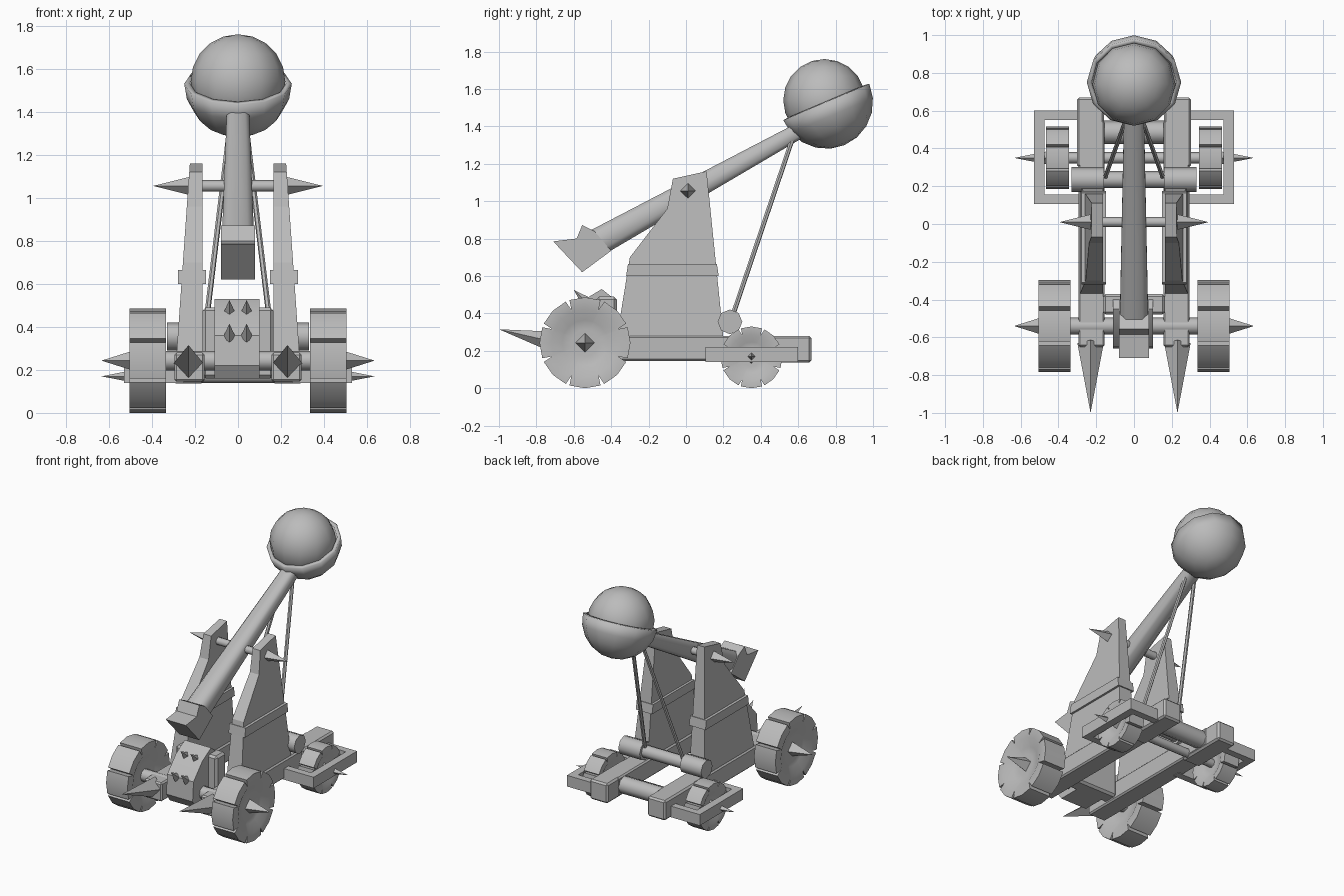
import bpy, bmesh, math
from mathutils import Vector, Matrix

cube = bpy.data.objects.get("Cube")
if cube:
    bpy.data.objects.remove(cube, do_unlink=True)

GREY = (0.5, 0.5, 0.5, 1)
mat = bpy.data.materials.new("plain grey")
mat.use_nodes = True
mat.diffuse_color = GREY
mat.node_tree.nodes["Principled BSDF"].inputs["Base Color"].default_value = GREY
SIDES = ((1, "left"), (-1, "right"))


def finish(bm, name, angle=40):
    bmesh.ops.recalc_face_normals(bm, faces=bm.faces)
    me = bpy.data.meshes.new(name)
    bm.to_mesh(me)
    bm.free()
    me.materials.append(mat)
    ob = bpy.data.objects.new(name, me)
    bpy.context.collection.objects.link(ob)
    bpy.ops.object.select_all(action="DESELECT")
    ob.select_set(True)
    bpy.context.view_layer.objects.active = ob
    bpy.ops.object.shade_smooth_by_angle(angle=math.radians(angle))
    return ob


def box(name, lo, hi, bevel=0.0):
    bm = bmesh.new()
    lo, hi = Vector(lo), Vector(hi)
    bmesh.ops.create_cube(bm, size=1, matrix=Matrix.Translation((lo + hi) / 2)
                          @ Matrix.Diagonal((*(hi - lo), 1)))
    if bevel:
        bmesh.ops.bevel(bm, geom=bm.edges[:], offset=bevel, segments=1, affect="EDGES")
    return finish(bm, name, 20)


def rod(name, a, b, r1, r2=None, sides=8):
    """Cylinder or cone from point a to point b."""
    a, b = Vector(a), Vector(b)
    bm = bmesh.new()
    bmesh.ops.create_cone(bm, cap_ends=True, segments=sides, radius1=r1,
                          radius2=r1 if r2 is None else r2, depth=(b - a).length,
                          matrix=Matrix.Translation((a + b) / 2)
                          @ (b - a).to_track_quat("Z", "Y").to_matrix().to_4x4())
    return finish(bm, name, 50)


def slab(name, profile, inner, outer):
    """Side profile of (y, z) points; inner and outer give x at each z."""
    bm = bmesh.new()
    a = [bm.verts.new((inner(z), y, z)) for y, z in profile]
    b = [bm.verts.new((outer(z), y, z)) for y, z in profile]
    bm.faces.new(a)
    bm.faces.new(b)
    for i in range(len(a)):
        j = (i + 1) % len(a)
        bm.faces.new((a[i], a[j], b[j], b[i]))
    return finish(bm, name, 25)


def wheel(name, x, y, z, radius, half):
    """Eight chunky tread blocks parted by V notches, with dished hubs."""
    bm = bmesh.new()
    rings = []
    for dx, r in ((-0.6, 0.3), (-0.65, 0.5), (-1, 0.74), (-1, 1),
                  (1, 1), (1, 0.74), (0.65, 0.5), (0.6, 0.3)):
        ring = []
        for k in range(8):
            for deg, cap in ((-20, 1), (0, 1), (20, 1), (22.5, 0.78)):
                t = math.radians(45 * k + deg)
                q = min(r, cap) * radius
                ring.append(bm.verts.new((x + dx * half, y + q * math.cos(t), z + q * math.sin(t))))
        rings.append(ring)
    for p, q in zip(rings, rings[1:]):
        for i in range(len(p)):
            j = (i + 1) % len(p)
            bm.faces.new((p[i], p[j], q[j], q[i]))
    bm.faces.new(rings[0])
    bm.faces.new(rings[-1])
    return finish(bm, name)


TOWER = [(-0.37, 0.27), (-0.30, 0.70), (-0.10, 0.96), (-0.07, 1.12),
         (0.11, 1.16), (0.20, 0.27)]

for s, side in SIDES:
    # Chassis rail with ram spike
    box(side + "_rail", (s * 0.225 - 0.07, -0.65, 0.145), (s * 0.225 + 0.07, 0.55, 0.28), 0.01)
    box(side + "_rail_end", (s * 0.23 - 0.072, 0.3, 0.137), (s * 0.23 + 0.072, 0.67, 0.28), 0.012)
    rod(side + "_ram_spike", (s * 0.23, -0.63, 0.23), (s * 0.23, -1.0, 0.315), 0.07, 0, 4)

    # Tapered tower with a reinforcing band
    slab(side + "_tower", TOWER, lambda z: s * 0.165, lambda z: s * (0.305 - 0.07 * z))
    slab(side + "_tower_band", [(-0.32, 0.60), (-0.31, 0.665), (0.165, 0.665), (0.175, 0.60)],
         lambda z: s * 0.148, lambda z: s * 0.278)

    # Wheels with hub spikes
    wheel(side + "_front_wheel", s * 0.42, -0.54, 0.243, 0.243, 0.085)
    rod(side + "_front_hub_spike", (s * 0.46, -0.54, 0.243), (s * 0.635, -0.54, 0.243), 0.055, 0, 4)
    wheel(side + "_rear_wheel", s * 0.405, 0.35, 0.165, 0.165, 0.06)
    rod(side + "_rear_hub_spike", (s * 0.43, 0.35, 0.17), (s * 0.635, 0.35, 0.17), 0.04, 0, 4)

    # Outrigger frame round the rear wheel
    for part, y0 in (("front", 0.105), ("back", 0.55)):
        xs = sorted((s * 0.25, s * 0.53))
        box(f"{side}_outrigger_{part}", (xs[0], y0, 0.14), (xs[1], y0 + 0.05, 0.22))
    xs = sorted((s * 0.475, s * 0.53))
    box(side + "_outrigger_outer", (xs[0], 0.105, 0.14), (xs[1], 0.60, 0.22))

    # Winch drum, rope and pivot spike
    rod(side + "_winch_drum", (s * 0.16, 0.235, 0.355), (s * 0.33, 0.235, 0.355), 0.066)
    rod(side + "_rope", (s * 0.035, 0.575, 1.35), (s * 0.155, 0.24, 0.36), 0.013, sides=6)
    rod(side + "_pivot_spike", (s * 0.225, 0.01, 1.055), (s * 0.395, 0.01, 1.055), 0.042, 0, 4)

    # Teeth on the front block
    for row, (y, z) in (("upper", (-0.53, 0.46)), ("lower", (-0.64, 0.35))):
        rod(f"{side}_{row}_tooth", (s * 0.04, y, z), (s * 0.04, y - 0.07, z + 0.065), 0.03, 0, 4)

# Cross members
rod("pivot_rod", (-0.23, 0.01, 1.055), (0.23, 0.01, 1.055), 0.027)
rod("winch_rod", (-0.2, 0.235, 0.355), (0.2, 0.235, 0.355), 0.045)
rod("front_axle", (-0.4, -0.54, 0.243), (0.4, -0.54, 0.243), 0.045)
rod("rear_axle", (-0.4, 0.35, 0.17), (0.4, 0.35, 0.17), 0.03)
rod("rear_beam", (-0.2, 0.485, 0.21), (0.2, 0.485, 0.21), 0.062)

# Front block with sloping nose and a wider backing plate
slab("front_block", [(-0.42, 0.16), (-0.62, 0.16), (-0.66, 0.22), (-0.65, 0.36),
                     (-0.55, 0.47), (-0.45, 0.53), (-0.40, 0.49)],
     lambda z: -0.11, lambda z: 0.1)
box("block_backing", (-0.165, -0.48, 0.16), (0.165, -0.37, 0.49), 0.015)

# Throwing arm, tapering to the bowl, with a hooked butt
slope = Vector((0, 0.875, 0.485))
low, high = Vector((0, -0.50, 0.765)), Vector((0, 0.62, 1.385))
bm = bmesh.new()
across = Vector((1, 0, 0))
up = across.cross(slope).normalized()
ends = []
for c, w, h in ((low, 0.075, 0.075), (high, 0.052, 0.042)):
    ends.append([bm.verts.new(c + across * w * math.copysign(a, i) + up * h * math.copysign(b, j))
                 for i, j, a, b in ((1, 1, 1, .6), (1, 1, .6, 1), (-1, 1, .6, 1), (-1, 1, 1, .6),
                                    (-1, -1, 1, .6), (-1, -1, .6, 1), (1, -1, .6, 1), (1, -1, 1, .6))])
for i in range(8):
    j = (i + 1) % 8
    bm.faces.new((ends[0][i], ends[0][j], ends[1][j], ends[1][i]))
for e in ends:
    bm.faces.new(e)
finish(bm, "throwing_arm", 50)
slab("arm_butt", [(-0.71, 0.785), (-0.585, 0.80), (-0.555, 0.872), (-0.49, 0.84),
                  (-0.40, 0.735), (-0.555, 0.62)],
     lambda z: -0.08, lambda z: 0.08)

# Open bowl, tilted with the arm
bm = bmesh.new()
bmesh.ops.create_uvsphere(bm, u_segments=12, v_segments=10, radius=0.25)
bmesh.ops.delete(bm, geom=[v for v in bm.verts if v.co.z > 0.01], context="VERTS")
bmesh.ops.transform(bm, verts=bm.verts, matrix=Matrix.Translation((0, 0.75, 1.53))
                    @ Matrix.Rotation(math.radians(23), 4, "X"))
bowl = finish(bm, "bowl")
mod = bowl.modifiers.new("thickness", "SOLIDIFY")
mod.thickness = 0.025
mod.offset = -1

# Boulder
bm = bmesh.new()
bmesh.ops.create_uvsphere(bm, u_segments=12, v_segments=10, radius=0.22,
                          matrix=Matrix.Translation((0, 0.74, 1.54)))
finish(bm, "boulder", 60)
